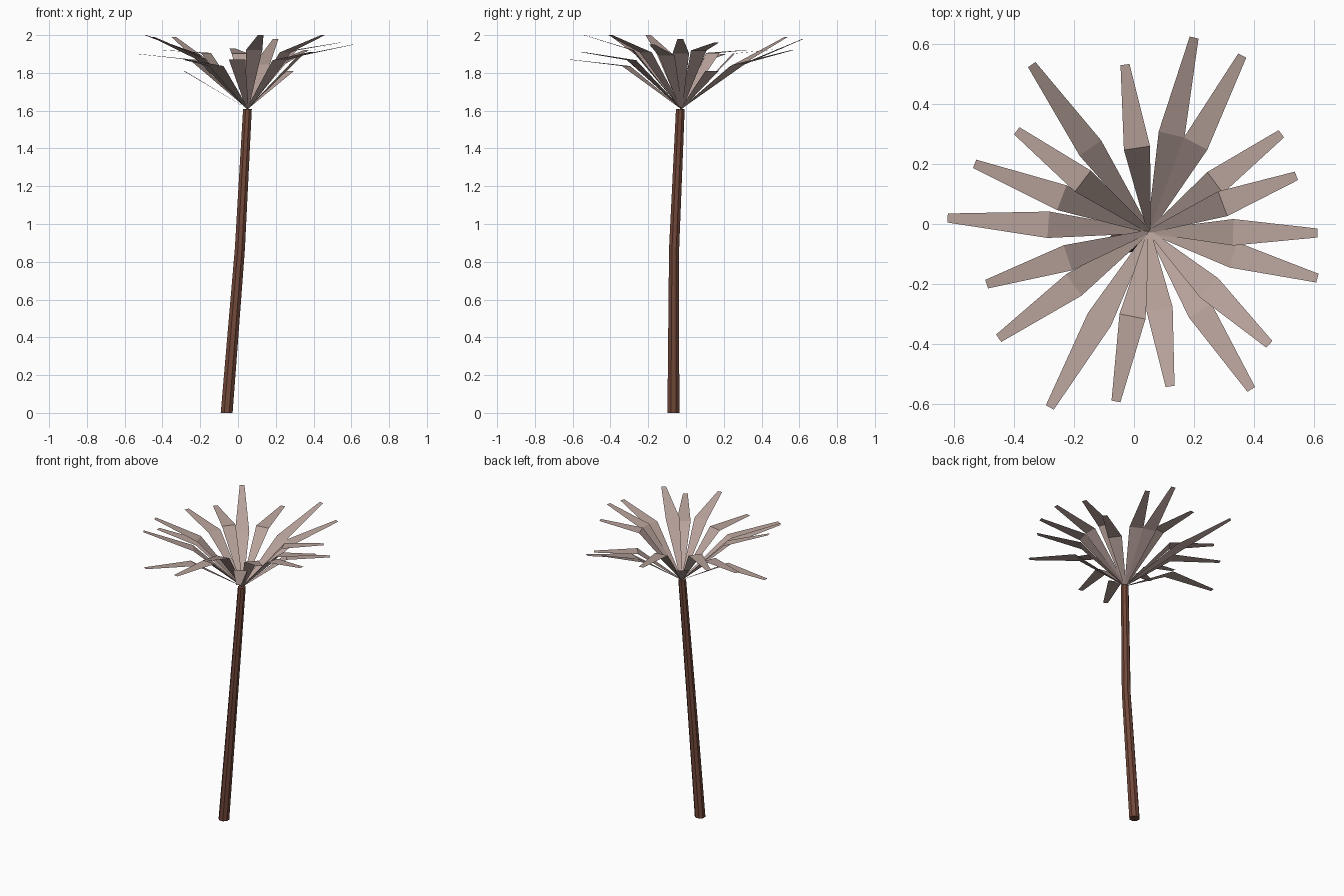
import bpy
import bmesh
from math import cos, sin, pi, sqrt
from mathutils import Vector

if "Cube" in bpy.data.objects:
    bpy.data.objects.remove(bpy.data.objects["Cube"], do_unlink=True)


def make_material(name, colour):
    material = bpy.data.materials.new(name)
    material.use_nodes = True
    material.diffuse_color = (*colour, 1)
    shader = material.node_tree.nodes["Principled BSDF"]
    shader.inputs["Base Color"].default_value = (*colour, 1)
    shader.inputs["Roughness"].default_value = 0.9
    return material


def make_object(name, bm, material):
    mesh = bpy.data.meshes.new(name)
    bm.to_mesh(mesh)
    bm.free()
    mesh.materials.append(material)
    obj = bpy.data.objects.new(name, mesh)
    bpy.context.scene.collection.objects.link(obj)
    return obj


bark = make_material("brown bark", (0.17, 0.065, 0.042))
leaf = make_material("pale dusty leaf", (0.485, 0.366, 0.332))


# Trunk: a tapered, slightly bent tube
def build_trunk(sections, sides=8):
    bm = bmesh.new()
    rings = []
    for x, y, z, radius in sections:
        angles = [2 * pi * (i + 0.5) / sides for i in range(sides)]
        rings.append([bm.verts.new((x + radius * cos(a), y + radius * sin(a), z))
                      for a in angles])
    for low, high in zip(rings, rings[1:]):
        for i in range(sides):
            j = (i + 1) % sides
            bm.faces.new((low[i], low[j], high[j], high[i]))
    bm.faces.new(rings[0][::-1])
    bm.faces.new(rings[-1])
    return make_object("trunk", bm, bark)


build_trunk([(-0.06, -0.067, 0, 0.034),
             (0.01, -0.063, 0.87, 0.029),
             (0.05, -0.03, 1.61, 0.025)])

# Fronds: flat blades that rise steeply, then bend outward halfway
CROWN = Vector((0.05, -0.025, 1.61))
BLADE_LENGTH = 0.405


def build_frond(name, tip):
    tip = Vector(tip)
    out = tip - CROWN
    out.z = 0
    reach = out.length / 2
    rise = sqrt(max(BLADE_LENGTH ** 2 - reach ** 2, 0))
    bend = CROWN + out / 2
    bend.z = min(CROWN.z + rise, tip.z)
    side = Vector((-out.y, out.x, 0)).normalized()

    bm = bmesh.new()
    pairs = []
    for point, width in ((CROWN, 0.012), (bend, 0.088), (tip, 0.03)):
        pairs.append([bm.verts.new(point - side * width / 2),
                      bm.verts.new(point + side * width / 2)])
    for (a, b), (c, d) in zip(pairs, pairs[1:]):
        bm.faces.new((a, c, d, b))
    return make_object(name, bm, leaf)


TIPS = [
    (0.2, 0.62, 1.98), (0.36, 0.56, 1.92), (0.49, 0.3, 1.81),
    (0.54, 0.16, 1.96), (0.61, -0.03, 1.98), (0.61, -0.18, 1.95),
    (0.45, -0.4, 2), (0.39, -0.55, 1.91), (0.12, -0.54, 2),
    (-0.06, -0.59, 1.87), (-0.28, -0.61, 1.87), (-0.45, -0.38, 1.99),
    (-0.49, -0.2, 2), (-0.62, 0.02, 1.81), (-0.53, 0.2, 1.9),
    (-0.39, 0.31, 1.92), (-0.34, 0.53, 1.99), (-0.03, 0.53, 1.93),
]
for number, tip in enumerate(TIPS, start=1):
    build_frond(f"frond_{number}", tip)
